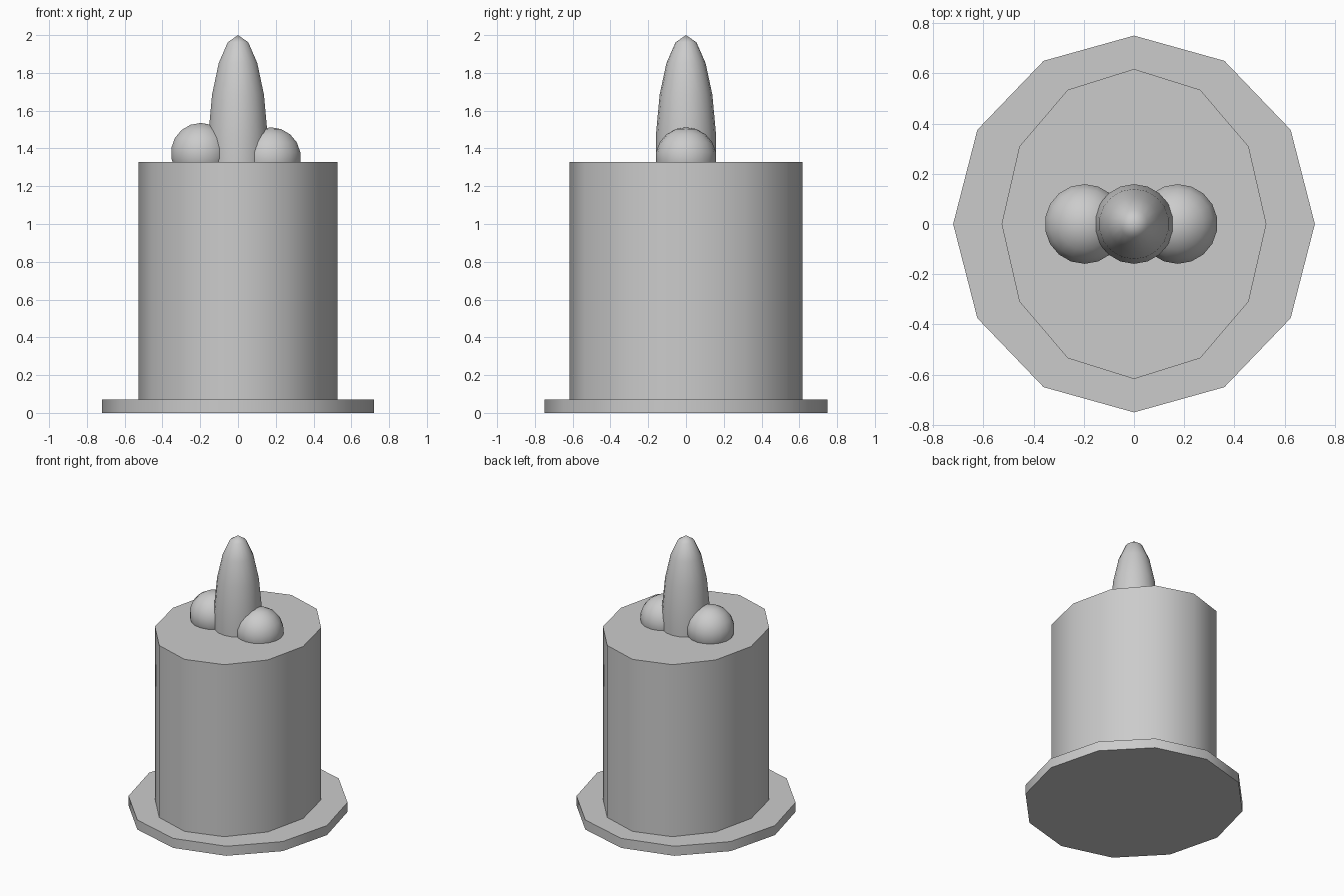
import bpy
import math

if "Cube" in bpy.data.objects:
    bpy.data.objects.remove(bpy.data.objects["Cube"])


def finish(obj, name, scale):
    obj.name = name
    obj.scale = scale
    bpy.ops.object.transform_apply(location=False, rotation=False, scale=True)
    bpy.ops.object.shade_smooth_by_angle(angle=math.radians(40))
    return obj


def drum(name, rx, ry, z0, z1):
    bpy.ops.mesh.primitive_cylinder_add(vertices=12, radius=1, depth=1,
                                        location=(0, 0, (z0 + z1) / 2))
    return finish(bpy.context.object, name, (rx, ry, z1 - z0))


def ball(name, x, z, r, rz):
    bpy.ops.mesh.primitive_uv_sphere_add(segments=18, ring_count=9, radius=1,
                                         location=(x, 0, z))
    return finish(bpy.context.object, name, (r, r, rz))


# Twelve-sided base plate and slightly oval body
drum("base_plate", 0.72, 0.75, 0.0, 0.07)
drum("body", 0.527, 0.617, 0.07, 1.328)

# Tall central spire flanked by two half-sunk balls
ball("spire", 0.0, 1.37, 0.161, 0.63)
ball("left_ball", -0.197, 1.375, 0.161, 0.16)
ball("right_ball", 0.174, 1.352, 0.161, 0.16)
